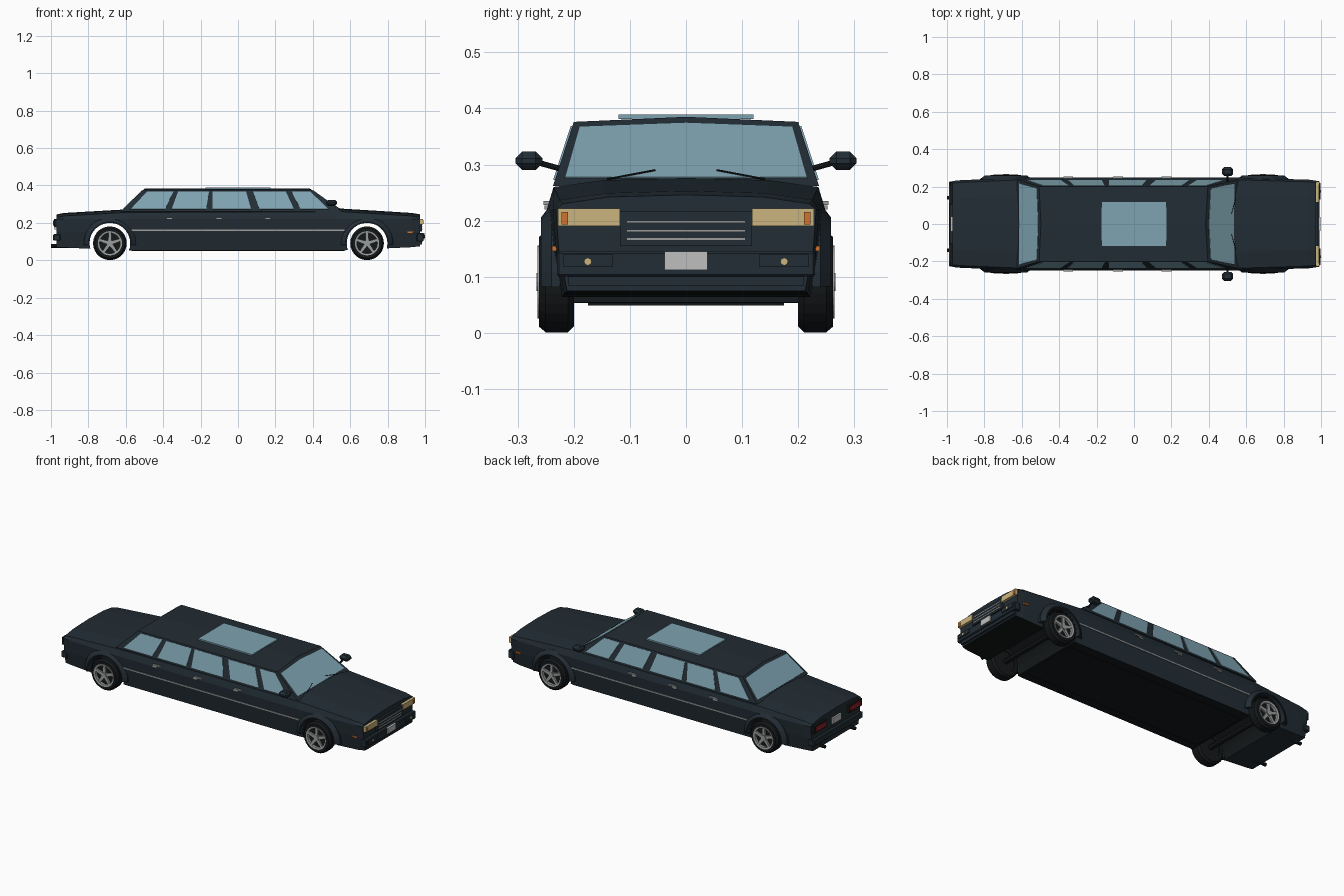
import bpy, bmesh
from math import cos, sin, pi, hypot, radians
from mathutils import Vector

if "Cube" in bpy.data.objects:
    bpy.data.objects.remove(bpy.data.objects["Cube"], do_unlink=True)


def material(name, r, g, b):
    m = bpy.data.materials.new(name)
    m.use_nodes = True
    m.diffuse_color = (r, g, b, 1)
    bsdf = next(n for n in m.node_tree.nodes if n.type == 'BSDF_PRINCIPLED')
    bsdf.inputs["Base Color"].default_value = (r, g, b, 1)
    bsdf.inputs["Roughness"].default_value = 0.6
    return m


PAINT = material("dark navy paint", .016, .026, .035)
BLACK = material("black rubber", .007, .009, .010)
GLASS = material("pale blue glass", .21, .37, .44)
LAMP = material("warm lamp", .60, .46, .21)
ORANGE = material("orange lamp", .63, .17, .03)
RED = material("red lamp", .27, .015, .02)
PLATE = material("light grey plate", .52, .52, .52)
CHROME = material("brushed metal", .33, .34, .34)


def finish(name, bm, *mats):
    bmesh.ops.recalc_face_normals(bm, faces=bm.faces)
    me = bpy.data.meshes.new(name)
    bm.to_mesh(me)
    bm.free()
    for m in mats:
        me.materials.append(m)
    ob = bpy.data.objects.new(name, me)
    bpy.context.scene.collection.objects.link(ob)
    return ob


def loft(name, rings, mat, closed=False):
    """Skin a list of equal rings; cap the ends unless the loop closes."""
    bm = bmesh.new()
    vs = [[bm.verts.new(p) for p in ring] for ring in rings]
    n = len(vs[0])
    for i in range(len(vs) if closed else len(vs) - 1):
        a, b = vs[i], vs[(i + 1) % len(vs)]
        for j in range(n):
            k = (j + 1) % n
            bm.faces.new((a[j], a[k], b[k], b[j]))
    if not closed:
        bm.faces.new(vs[0])
        bm.faces.new(vs[-1])
    return finish(name, bm, mat)


def box(name, x, y, z, mat, bevel=0):
    """Box from (min, max) pairs."""
    bm = bmesh.new()
    bmesh.ops.create_cube(bm, size=1)
    for v in bm.verts:
        v.co = [(lo + hi) / 2 + c * (hi - lo) for c, (lo, hi) in zip(v.co, (x, y, z))]
    if bevel:
        bmesh.ops.bevel(bm, geom=bm.edges[:], offset=bevel, segments=1, affect='EDGES')
    return finish(name, bm, mat)


def sheet(name, pts, mat, depth=.003):
    """Thin plate raised to both sides of a flat outline."""
    pts = [Vector(p) for p in pts]
    n = (pts[1] - pts[0]).cross(pts[2] - pts[0]).normalized() * depth
    return loft(name, [[p - n for p in pts], [p + n for p in pts]], mat)


def rod(name, a, b, r, mat, sides=8):
    a, b = Vector(a), Vector(b)
    q = (b - a).to_track_quat('Z', 'Y')
    ring = [q @ Vector((r * cos(t * 2 * pi / sides), r * sin(t * 2 * pi / sides), 0)) for t in range(sides)]
    return loft(name, [[p + v for v in ring] for p in (a, b)], mat)


# Lower body: (x, bottom, top, half width)
def section(x, zb, zt, w):
    half = [(w - .02, zb), (w - .005, .15), (w, .22), (w - .012, zt - .008), (w * .6, zt + .004)]
    loop = half + [(0, zt + .008)] + [(-y, z) for y, z in reversed(half)]
    return [(x, y, z) for y, z in loop]


body = loft("body", [section(*s) for s in (
    (-.97, .07, .237, .23), (-.93, .068, .245, .234), (-.6, .053, .264, .248),
    (.56, .053, .268, .248), (.93, .07, .245, .237), (.972, .075, .238, .232))], PAINT)

# Wheel arches cut straight through
AXLES, AXLE_Z, WHEEL_R, ARCH_R = (-.685, .69), .091, .09, .109
for ax in AXLES:
    cutter = rod("arch_cutter", (ax, -.4, AXLE_Z), (ax, .4, AXLE_Z), ARCH_R, BLACK, 28)
    cutter.hide_render = True
    mod = body.modifiers.new("arch", 'BOOLEAN')
    mod.operation, mod.solver, mod.object = 'DIFFERENCE', 'EXACT', cutter
    bpy.context.view_layer.update()
    cut = bpy.data.meshes.new_from_object(body.evaluated_get(bpy.context.evaluated_depsgraph_get()))
    body.modifiers.clear()
    body.data = cut
    bpy.data.objects.remove(cutter, do_unlink=True)
body.data.materials.clear()
body.data.materials.append(PAINT)
body.data.materials.append(BLACK)
for p in body.data.polygons:
    c = p.center
    in_arch = abs(p.normal.y) < .3 and any(hypot(c.x - a, c.z - AXLE_Z) < ARCH_R + .003 for a in AXLES)
    p.material_index = int(in_arch or (p.normal.z < -.8 and c.x > -.6))

# Cabin with a slightly crowned roof
BASE_Z, ROOF_Z, BASE_W, ROOF_W = .262, .376, .237, .2


def cabin_y(z):
    return BASE_W + (z - BASE_Z) / (ROOF_Z - BASE_Z) * (ROOF_W - BASE_W)


def screen_x(z, front):
    t = (z - BASE_Z) / (ROOF_Z - BASE_Z)
    return .555 - .16 * t if front else -.625 + .118 * t


def cabin_end(front):
    pts = [(-BASE_W, BASE_Z), (-ROOF_W, ROOF_Z), (0, ROOF_Z + .009), (ROOF_W, ROOF_Z), (BASE_W, BASE_Z)]
    return [(screen_x(z, front), y, z) for y, z in pts]


loft("cabin", [cabin_end(False), cabin_end(True)], PAINT)
box("sunroof", (-.175, .175), (-.12, .12), (.381, .389), GLASS)
for name, front in (("windshield", True), ("rear_window", False)):
    sheet(name, [(screen_x(z, front), y, z) for y, z in
                 ((-.216, .275), (-.19, .366), (0, .373), (.19, .366), (.216, .275))], GLASS)

# Side windows: bottom start, bottom end, top start, top end
WINDOWS = ((-.575, -.39, -.485, -.345), (-.355, -.17, -.32, -.155), (-.137, .07, -.137, .043),
           (.115, .30, .08, .255), (.335, .485, .285, .385))
for s, side in ((1, "left"), (-1, "right")):
    lo, hi = .272, .368
    for i, (a, b, c, d) in enumerate(WINDOWS):
        sheet(f"{side}_window_{i + 1}", [(a, s * cabin_y(lo), lo), (b, s * cabin_y(lo), lo),
                                         (d, s * cabin_y(hi), hi), (c, s * cabin_y(hi), hi)], GLASS)


def span(s, a, b):
    return tuple(sorted((s * a, s * b)))


# Everything repeated on both sides
for s, side in ((1, "left"), (-1, "right")):
    box(f"{side}_side_stripe", (-.57, .57), span(s, .235, .248), (.157, .164), CHROME)
    for i, x in enumerate((-.355, -.09, .17)):
        box(f"{side}_door_handle_{i + 1}", (x - .022, x + .03), span(s, .24, .254), (.228, .235), CHROME)
        box(f"{side}_door_catch_{i + 1}", (x - .024, x + .002), span(s, .24, .252), (.22, .227), CHROME)
    box(f"{side}_side_marker", (.905, .937), span(s, .225, .239), (.146, .155), ORANGE)

    # Door mirror
    rod(f"{side}_mirror_stalk", (.5, s * .222, .292), (.5, s * .262, .303), .005, BLACK)
    box(f"{side}_mirror", (.47, .53), span(s, .256, .304), (.29, .323), PAINT, .012)

    # Lamps
    box(f"{side}_headlight", (.96, .988), span(s, .118, .228), (.19, .222), LAMP)
    box(f"{side}_indicator", (.98, .991), span(s, .21, .222), (.193, .215), ORANGE)
    box(f"{side}_fog_panel", (.97, .997), span(s, .13, .218), (.117, .14), PAINT)
    rod(f"{side}_fog_light", (.98, s * .175, .127), (1, s * .175, .127), .007, LAMP)
    box(f"{side}_tail_housing", (-.985, -.95), span(s, .105, .222), (.178, .22), BLACK)
    box(f"{side}_tail_light", (-.99, -.98), span(s, .112, .205), (.185, .213), RED)
    rod(f"{side}_exhaust", (-.9, s * .14, .077), (-1, s * .14, .077), .01, BLACK)

    # Windshield wiper
    rod(f"{side}_wiper", (screen_x(.274, True) + .006, s * .14, .274),
        (screen_x(.29, True) + .006, s * .055, .29), .002, BLACK, 6)

    for ax, end in zip(AXLES, ("rear", "front")):
        # Flared arch lip
        rings = []
        for i in range(17):
            t = radians(-4 + 188 * i / 16)
            rings.append([(ax + r * cos(t), s * y, AXLE_Z + r * sin(t))
                          for r, y in ((ARCH_R, .225), (ARCH_R, .258), (ARCH_R + .006, .258), (ARCH_R + .03, .24),
                                       (ARCH_R + .03, .225))])
        loft(f"{side}_{end}_arch_lip", rings, PAINT)

        # Tyre as a turned profile (radius, y)
        profile = ((.058, .2), (.08, .2), (WHEEL_R, .21), (WHEEL_R, .25), (.08, .262), (.064, .262), (.058, .25))
        turn = [i * 2 * pi / 28 for i in range(28)]
        label = f"{side}_{end}"
        loft(f"{label}_tyre", [[(ax + r * cos(t), s * y, AXLE_Z + r * sin(t)) for r, y in profile]
                               for t in turn], BLACK, True)
        rim = ((.055, .245), (.055, .263), (.065, .265), (.065, .245))
        loft(f"{label}_rim", [[(ax + r * cos(t), s * y, AXLE_Z + r * sin(t)) for r, y in rim]
                              for t in turn], CHROME, True)
        rod(f"{label}_wheel_back", (ax, s * .205, AXLE_Z), (ax, s * .248, AXLE_Z), .06, BLACK, 28)
        rod(f"{label}_hub", (ax, s * .24, AXLE_Z), (ax, s * .266, AXLE_Z), .016, CHROME, 12)
        for k in range(5):
            t = pi / 2 + k * 2 * pi / 5
            d, e = Vector((cos(t), 0, sin(t))), Vector((-sin(t), 0, cos(t)))
            c = Vector((ax, s * .257, AXLE_Z))
            sheet(f"{label}_spoke_{k + 1}", [c + d * .01 + e * .01, c + d * .058 + e * .007,
                                             c + d * .058 - e * .007, c + d * .01 - e * .01], CHROME, .005)

for ax, end in zip(AXLES, ("rear", "front")):
    rod(f"{end}_axle", (ax, -.21, AXLE_Z), (ax, .21, AXLE_Z), .015, BLACK)

# Nose: grille, bumper and plate
box("grille", (.96, .984), (-.118, .118), (.155, .216), PAINT)
for i, z in enumerate((.198, .182, .167)):
    box(f"grille_bar_{i + 1}", (.98, .987), (-.106, .106), (z - .0025, z + .0025), CHROME)
box("front_bumper", (.955, .992), (-.23, .23), (.1, .145), PAINT, .004)
box("front_lower_lip", (.955, .984), (-.21, .21), (.084, .103), PAINT)
box("front_plate", (.98, .998), (-.038, .038), (.112, .145), PLATE)

# Tail: bumper and plate
box("rear_bumper", (-.988, -.95), (-.228, .228), (.105, .14), PAINT, .004)
box("rear_plate", (-.98, -.96), (-.04, .04), (.165, .2), PLATE)
box("floor_pan", (-.57, .57), (-.175, .175), (.049, .06), BLACK)
